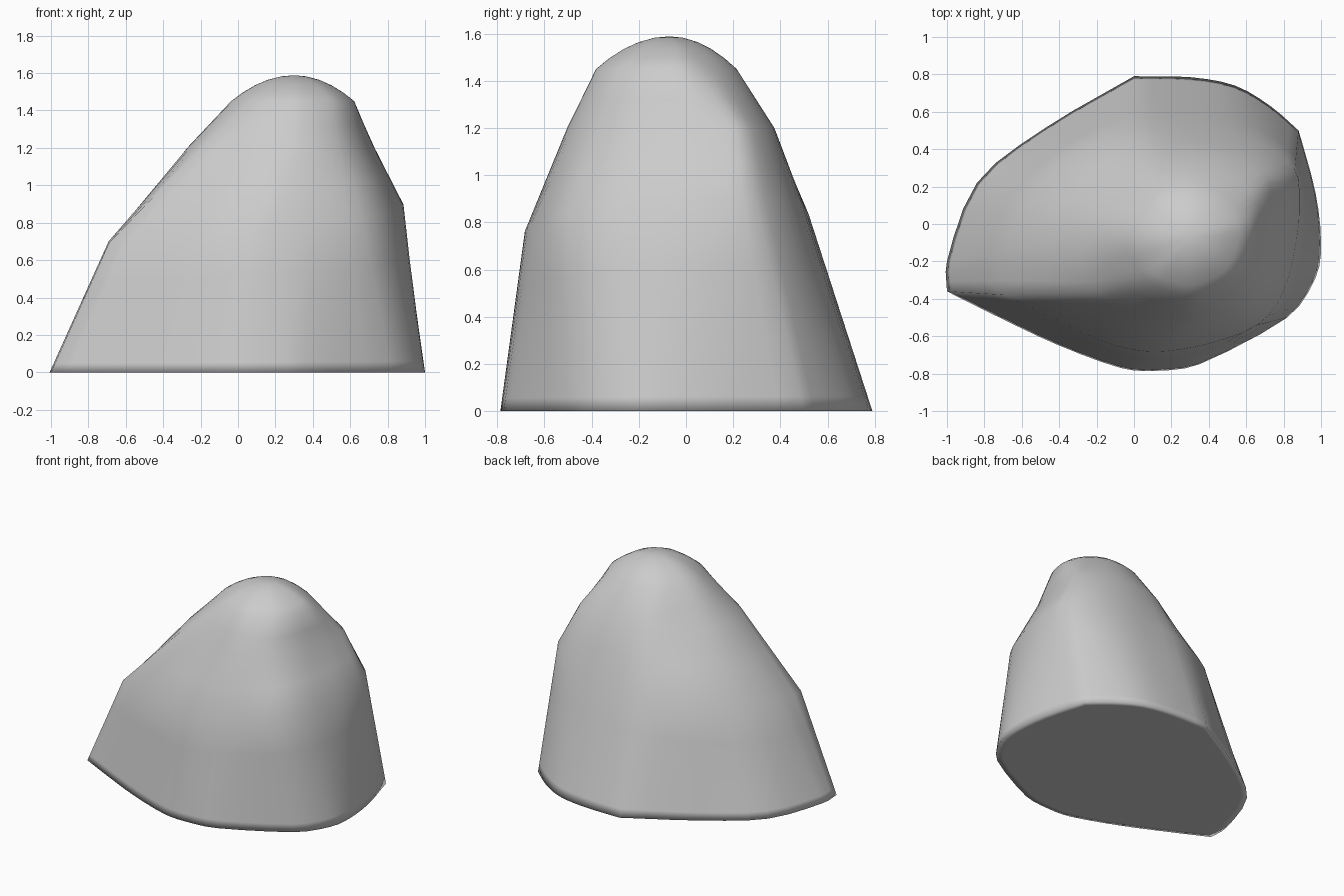
import bpy, bmesh
from mathutils import Vector

if "Cube" in bpy.data.objects:
    bpy.data.objects.remove(bpy.data.objects["Cube"])

# Cross-sections, counter-clockwise from the left corner
BASE = [(-1, -.36), (-.72, -.5), (-.4, -.65), (-.07, -.77), (.12, -.785), (.35, -.75),
        (.82, -.5), (.97, -.29), (1, -.1), (.97, .17), (.88, .5), (.73, .63),
        (.54, .74), (.3, .785), (0, .79), (-.48, .51), (-.84, .22), (-1, -.2)]
MID = [(-.69, -.38), (-.42, -.51), (-.16, -.63), (.02, -.675), (.17, -.68), (.4, -.64),
       (.66, -.54), (.8, -.36), (.87, -.08), (.885, .13), (.86, .29), (.72, .41),
       (.52, .48), (.27, .51), (0, .51), (-.32, .38), (-.56, .13), (-.68, -.14)]
UPPER = [(-.2, -.36), (-.05, -.43), (.1, -.48), (.22, -.5), (.33, -.5), (.46, -.46),
         (.58, -.37), (.67, -.22), (.72, 0), (.73, .14), (.71, .25), (.57, .33),
         (.4, .37), (.22, .37), (.06, .33), (-.1, .2), (-.24, .02), (-.27, -.18)]
TOP = [(.03, -.25), (.09, -.32), (.18, -.36), (.28, -.38), (.35, -.375), (.44, -.34),
       (.53, -.28), (.59, -.18), (.62, -.06), (.61, .02), (.55, .1), (.46, .17),
       (.35, .21), (.24, .21), (.12, .17), (.03, .08), (-.03, -.03), (-.03, -.14)]
STEPS = 3


def smooth_ring(points, height, corners=()):
    """Closed spline through the points; listed corners stay sharp."""
    n, ring = len(points), []
    p = [Vector(q) for q in points]
    for i in range(n):
        a, b = p[i], p[(i + 1) % n]
        ta = (b - a) if i in corners else (b - p[i - 1]) / 2
        tb = (b - a) if (i + 1) % n in corners else (p[(i + 2) % n] - a) / 2
        lim = (b - a).length * 1.1
        ta, tb = [t * min(1, lim / t.length) for t in (ta, tb)]
        for k in range(STEPS):
            t = k / STEPS
            v = (a * (2*t**3 - 3*t*t + 1) + ta * (t**3 - 2*t*t + t)
                 + b * (3*t*t - 2*t**3) + tb * (t**3 - t*t))
            ring.append(Vector((v.x, v.y, height(v))))
    return ring


def blend(r0, r1, t):
    return [a.lerp(b, t) for a, b in zip(r0, r1)]


base = smooth_ring(BASE, lambda v: 0, (0, 10, 14))
mid = smooth_ring(MID, lambda v: .79 + .11 * v.x + .06 * v.y, (0,))
upper = smooth_ring(UPPER, lambda v: 1.2)
top = smooth_ring(TOP, lambda v: 1.45)

# Underside, walls and shoulders
foot = Vector((0, 0, 0))
rings = [[v * .95 for v in base]]
rings += [blend(base, mid, t) for t in (0, .07, .35, .68)]
rings += [blend(mid, upper, t) for t in (0, .5)]
rings += [blend(upper, top, t) for t in (0, .5, 1)]

# Rounded cap
apex = Vector((.3, -.07, 0))
for s in (.82, .62, .42, .2):
    ring = []
    for v in top:
        q = apex + (v - apex) * s
        q.z = 1.45 + .138 * (1 - s * s)
        ring.append(q)
    rings.append(ring)

bm = bmesh.new()
loops = [[bm.verts.new(v) for v in r] for r in rings]
count = len(base)
for lo, hi in zip(loops, loops[1:]):
    for i in range(count):
        j = (i + 1) % count
        bm.faces.new((lo[i], lo[j], hi[j], hi[i]))
low = bm.verts.new(foot)
peak = bm.verts.new((apex.x, apex.y, 1.588))
for i in range(count):
    j = (i + 1) % count
    bm.faces.new((loops[0][j], loops[0][i], low))
    bm.faces.new((loops[-1][i], loops[-1][j], peak))
bmesh.ops.recalc_face_normals(bm, faces=bm.faces)
for f in bm.faces:
    f.smooth = True

mesh = bpy.data.meshes.new("boulder")
bm.to_mesh(mesh)
bm.free()
bpy.context.collection.objects.link(bpy.data.objects.new("boulder", mesh))
